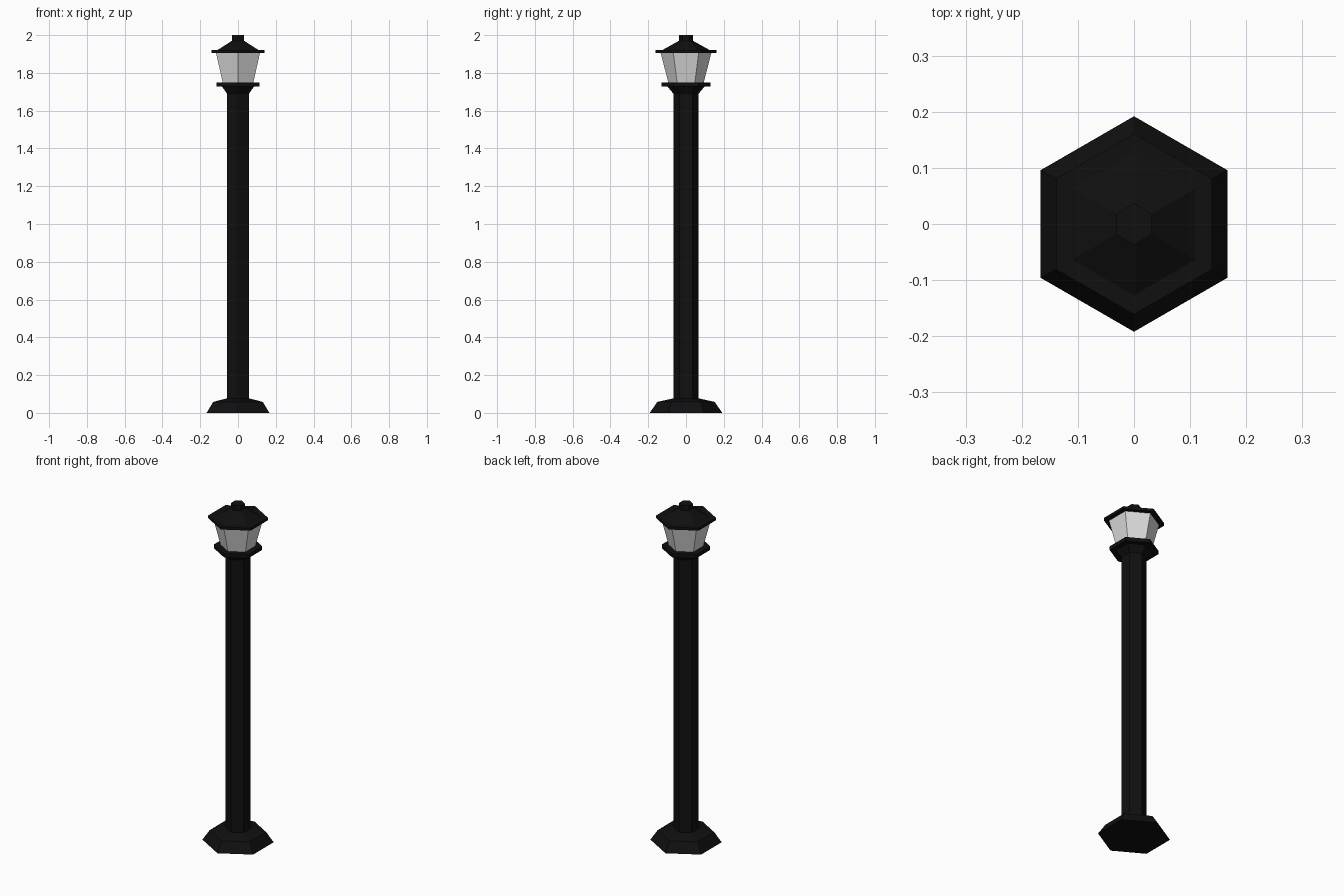
import bpy, bmesh, math

if "Cube" in bpy.data.objects:
    bpy.data.objects.remove(bpy.data.objects["Cube"])

def material(name, r, g, b):
    m = bpy.data.materials.new(name)
    m.diffuse_color = (r, g, b, 1)
    m.use_nodes = True
    m.node_tree.nodes["Principled BSDF"].inputs["Base Color"].default_value = m.diffuse_color
    return m

black = material("black_iron", 0.005, 0.005, 0.005)
frosted = material("frosted_glass", 0.72, 0.72, 0.72)

def hex_part(name, profile, mat):
    """Six-sided part from (radius, height) rings, corners towards front and back."""
    bm = bmesh.new()
    rings = [[bm.verts.new((r * math.sin(i * math.pi / 3), -r * math.cos(i * math.pi / 3), z))
              for i in range(6)] for r, z in profile]
    for low, high in zip(rings, rings[1:]):
        for i in range(6):
            j = (i + 1) % 6
            bm.faces.new((low[i], low[j], high[j], high[i]))
    bm.faces.new(rings[0][::-1])
    bm.faces.new(rings[-1])
    bmesh.ops.recalc_face_normals(bm, faces=bm.faces)
    mesh = bpy.data.meshes.new(name)
    bm.to_mesh(mesh)
    bm.free()
    mesh.materials.append(mat)
    obj = bpy.data.objects.new(name, mesh)
    bpy.context.collection.objects.link(obj)
    return obj

# Foot with sloped sides and a gently rising top
hex_part("base", [(0.192, 0), (0.152, 0.058), (0.067, 0.077)], black)
# Tall post
hex_part("post", [(0.067, 0.07), (0.067, 1.69)], black)
# Flared collar and the plate under the lantern
hex_part("collar", [(0.067, 1.69), (0.098, 1.728), (0.13, 1.728), (0.13, 1.75)], black)
# Lantern panes, widening upwards
hex_part("lantern_glass", [(0.094, 1.75), (0.134, 1.905)], frosted)
# Roof with a thin rim
hex_part("roof", [(0.161, 1.905), (0.161, 1.92), (0.127, 1.92), (0.037, 1.97)], black)
# Knob on top
hex_part("finial", [(0.037, 1.965), (0.037, 2.0)], black)
